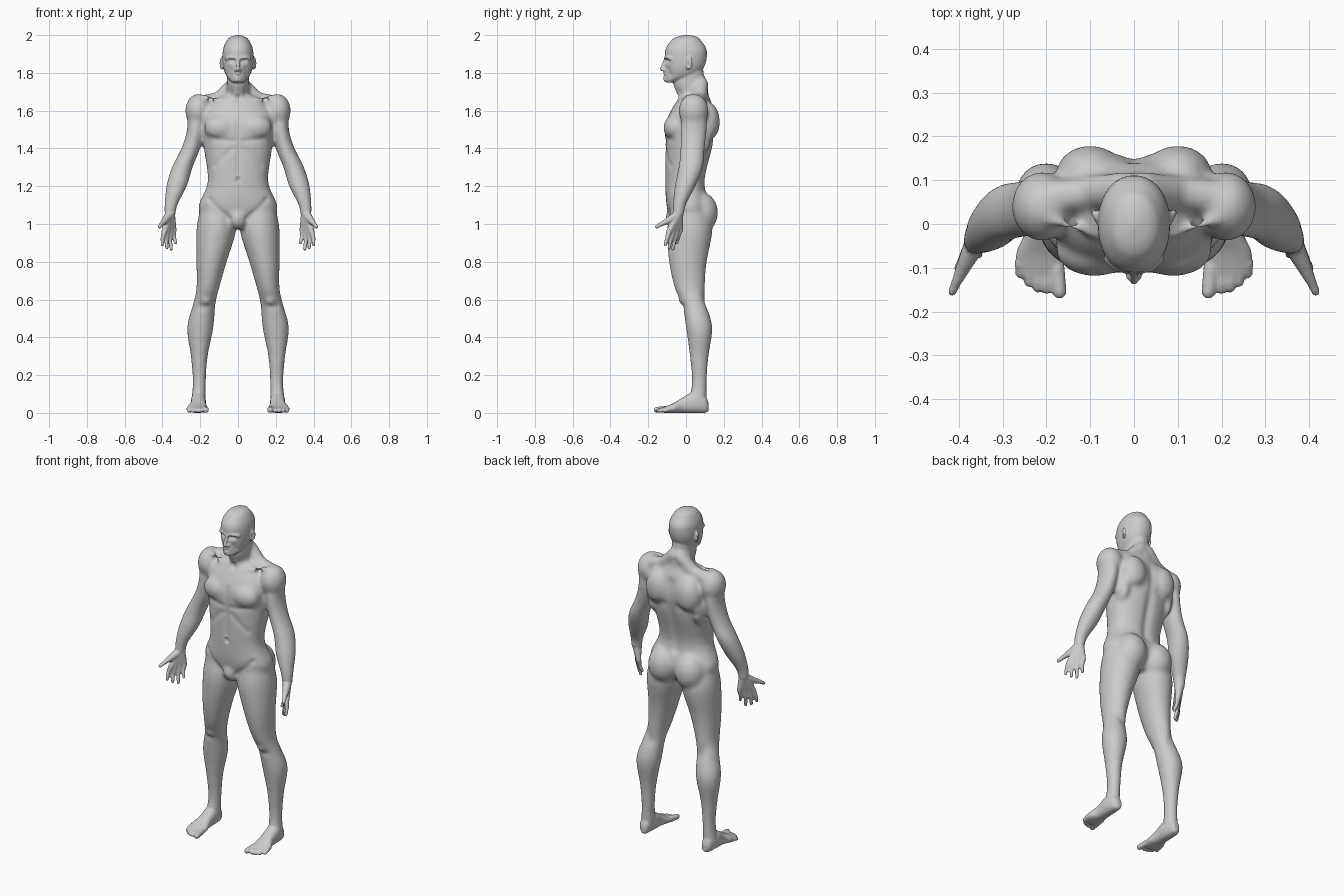
import bpy, bmesh, math
from mathutils import Vector, Matrix, kdtree
from mathutils.geometry import intersect_point_line

cube = bpy.data.objects.get("Cube")
if cube:
    bpy.data.objects.remove(cube, do_unlink=True)

grey = (.6, .6, .6, 1)
skin = bpy.data.materials.new("grey skin")
skin.use_nodes = True
skin.diffuse_color = grey
skin.node_tree.nodes["Principled BSDF"].inputs["Base Color"].default_value = grey


def flowing(rings, steps=4):
    """Fill in rings along a smooth curve through the given ones."""
    keys = [Vector(ring) for ring in rings]
    padded = [keys[0], *keys, keys[-1]]
    for before, start, end, after in zip(padded, padded[1:], padded[2:], padded[3:]):
        for step in range(steps):
            t = step / steps
            ease = t * t * (3 - 2 * t)
            leave, arrive = (end - before) / 2, (after - start) / 2
            yield (start.lerp(end, ease) + leave * t * (1 - t) ** 2
                   - arrive * t * t * (1 - t))
    yield keys[-1]


def loft(bm, rings, axis="z", power=2, sides=40):
    """Skin rounded sections (position, low a, high a, low b, high b)."""
    loops = []
    for place, low_a, high_a, low_b, high_b in flowing(rings):
        loop = []
        for side in range(sides):
            angle = math.tau * side / sides
            c, s = math.cos(angle), math.sin(angle)
            c = math.copysign(abs(c) ** (2 / power), c)
            s = math.copysign(abs(s) ** (2 / power), s)
            a = (low_a + high_a + (high_a - low_a) * c) / 2
            b = (low_b + high_b + (high_b - low_b) * s) / 2
            loop.append(bm.verts.new((a, b, place) if axis == "z" else (a, place, b)))
        loops.append(loop)
    faces = [bm.faces.new(loops[0]), bm.faces.new(loops[-1])]
    for lower, upper in zip(loops, loops[1:]):
        for i in range(sides):
            faces.append(bm.faces.new((lower[i - 1], lower[i], upper[i], upper[i - 1])))
    bmesh.ops.recalc_face_normals(bm, faces=faces)


def trunk(bm, rings, power):
    """Loft on the centre line from (height, half width, front, back)."""
    loft(bm, [(z, -width, width, front, back) for z, width, front, back in rings], power=power)


def blob(bm, center, radii, turn=0):
    place = Matrix.Translation(center) @ Matrix.Rotation(turn, 4, "Z")
    bmesh.ops.create_icosphere(bm, subdivisions=3, radius=1,
                               matrix=place @ Matrix.Diagonal((*radii, 1)))


def limb(bm, *joints):
    """Chain of round joints (x, y, z, radius) with tapered links."""
    for *center, radius in joints:
        blob(bm, center, (radius, radius, radius))
    for first, second in zip(joints, joints[1:]):
        a, b = Vector(first[:3]), Vector(second[:3])
        turn = (b - a).to_track_quat("Z", "Y").to_matrix().to_4x4()
        bmesh.ops.create_cone(bm, cap_ends=True, segments=20, radius1=first[3],
                              radius2=second[3], depth=(b - a).length,
                              matrix=Matrix.Translation((a + b) / 2) @ turn)


def fuse(bm, name, voxel, rounds):
    """Mirror, weld into one skin and smooth; returns the resulting mesh."""
    source = bpy.data.meshes.new(name + " parts")
    bm.to_mesh(source)
    bm.free()
    holder = bpy.data.objects.new(name + " parts", source)
    bpy.context.collection.objects.link(holder)
    holder.modifiers.new("mirror", "MIRROR").use_mirror_merge = False
    weld = holder.modifiers.new("weld", "REMESH")
    weld.mode, weld.voxel_size = "VOXEL", voxel
    soften = holder.modifiers.new("soften", "SMOOTH")
    soften.factor, soften.iterations = .5, rounds
    graph = bpy.context.evaluated_depsgraph_get()
    result = bpy.data.meshes.new_from_object(holder.evaluated_get(graph))
    result.name = name
    bpy.data.objects.remove(holder, do_unlink=True)
    bpy.data.meshes.remove(source)
    return result


# Torso and neck
core = bmesh.new()
trunk(core, [(.98, .12, -.06, .09), (1.08, .21, -.1, .13), (1.22, .16, -.11, .1),
             (1.4, .18, -.11, .14), (1.52, .19, -.11, .16), (1.6, .18, -.08, .15),
             (1.68, .1, -.03, .12)], power=2.3)
trunk(core, [(1.6, .07, -.03, .12), (1.69, .06, -.05, .12), (1.76, .06, -.07, .1),
             (1.84, .06, -.02, .09)], power=2)
chest = blob(core, (.09, -.06, 1.51), (.09, .06, .07))
shoulder_blade = blob(core, (.1, .11, 1.54), (.08, .07, .11))
shoulder = blob(core, (.21, .04, 1.6), (.07, .08, .09))
side_muscle = blob(core, (.15, .07, 1.47), (.04, .07, .11))
buttock = blob(core, (.09, .08, 1.06), (.09, .09, .11))
groin = blob(core, (0, -.06, 1.03), (.05, .05, .06))
limb(core, (.02, .08, 1.74, .04), (.1, .07, 1.66, .04), (.2, .06, 1.64, .04))
collarbone = limb(core, (.02, -.03, 1.66, .01), (.1, -.02, 1.66, .01), (.19, .01, 1.68, .01))

# Legs and kneecaps
loft(core, [(1.08, .03, .2, -.08, .11), (.97, .01, .22, -.1, .14), (.8, .06, .22, -.09, .11),
            (.66, .1, .22, -.06, .1), (.57, .12, .24, -.02, .11), (.45, .13, .27, 0, .14),
            (.3, .16, .25, .02, .12), (.16, .17, .24, .03, .11), (.05, .17, .25, .01, .11)])
blob(core, (.17, -.01, .6), (.03, .03, .04))

# Arms
loft(core, [(1.62, .16, .27, -.02, .11), (1.5, .18, .27, -.03, .11), (1.4, .2, .3, -.03, .1),
            (1.3, .24, .35, -.04, .09), (1.2, .27, .38, -.06, .05), (1.1, .32, .39, -.07, 0),
            (1.04, .33, .39, -.07, -.01)])
core_mesh = fuse(core, "core", voxel=.009, rounds=15)

# Head, from chin to crown
fine = bmesh.new()
fine.from_mesh(core_mesh)
bpy.data.meshes.remove(core_mesh)
trunk(fine, [(1.75, .03, -.11, -.06), (1.78, .06, -.11, .05), (1.84, .08, -.11, .1),
             (1.92, .08, -.11, .11), (1.97, .06, -.08, .08), (1.99, .04, -.05, .06),
             (2, .01, -.01, .02)], power=2.15)

# Nose, brow, lips, chin and ears
limb(fine, (0, -.11, 1.87, .008), (0, -.128, 1.82, .011))
blob(fine, (.012, -.117, 1.815), (.009, .01, .008))
limb(fine, (.01, -.107, 1.876, .01), (.04, -.1, 1.88, .01), (.06, -.08, 1.876, .01))
for lip_height in (1.78, 1.794):
    limb(fine, (0, -.113, lip_height, .009), (.02, -.104, 1.787, .006))
blob(fine, (0, -.1, 1.765), (.024, .02, .014))
blob(fine, (.086, .016, 1.85), (.009, .02, .035), turn=-.45)

# Hands: palm bones, four fingers and thumb
index_knuckle, little_knuckle = Vector((.39, -.09, .96)), Vector((.34, -.03, .97))
index_tip, little_tip = Vector((.4, -.11, .89)), Vector((.33, -.05, .9))
for finger, reach in enumerate((0, .02, .03, 0)):
    knuckle = index_knuckle.lerp(little_knuckle, finger / 3)
    tip = index_tip.lerp(little_tip, finger / 3) - Vector((0, 0, reach))
    middle = (knuckle + tip) / 2 + Vector((.005, 0, 0))
    limb(fine, (.36, -.04, 1.06, .026), (*knuckle, .015), (*middle, .011), (*tip, .009))
limb(fine, (.365, -.05, 1.045, .024), (.39, -.1, 1.015, .017), (.404, -.13, 1, .012),
     (.415, -.155, .985, .01))

# Feet: heel to ball, then toes
loft(fine, [(.12, .19, .22, .01, .05), (.1, .18, .24, 0, .09), (.04, .17, .25, 0, .11),
            (-.02, .17, .25, 0, .08), (-.07, .16, .27, 0, .05), (-.12, .16, .26, 0, .03)],
     axis="y", power=2.3)
limb(fine, (.176, -.1, .02, .018), (.17, -.155, .016, .016))
for toe in range(4):
    x, y = .2 + toe * .02, -.15 + toe * toe * .004
    limb(fine, (x, -.09, .02, .014), (x, y + .015, .018, .011), (x, y, .011, .011))
body_mesh = fuse(fine, "body", voxel=.0052, rounds=4)

# Sculpted strokes: start, end, radius, depth (negative cuts in)
strokes = {
    "spine": ((0, .16, 1.6), (0, .1, 1.18), .028, -.012),
    "chest centre line": ((0, -.11, 1.55), (0, -.11, 1.27), .014, -.005),
    "navel": ((0, -.11, 1.24), (0, -.11, 1.23), .01, -.012),
    "under chest": ((.03, -.11, 1.44), (.14, -.09, 1.45), .016, -.005),
    "rib arch": ((.03, -.11, 1.4), (.12, -.08, 1.31), .018, -.004),
    "groin line": ((.15, -.07, 1.13), (.05, -.09, 1.03), .016, -.006),
    "throat notch": ((0, -.04, 1.67), (0, -.04, 1.66), .016, -.01),
    "above collarbone": ((.05, -.04, 1.69), (.13, -.01, 1.69), .02, -.008),
    "under shoulder blade": ((.05, .16, 1.46), (.15, .13, 1.44), .025, -.006),
    "under knee": ((.14, -.03, .56), (.2, -.02, .56), .02, -.006),
    "knee hollow": ((.2, .11, .62), (.17, .11, .58), .03, -.007),
    "eye socket": ((.024, -.11, 1.863), (.042, -.1, 1.863), .011, -.012),
    "eyelid": ((.03, -.095, 1.86), (.037, -.09, 1.86), .007, .005),
    "mouth line": ((.018, -.11, 1.787), (0, -.12, 1.787), .004, -.005),
    "cheek": ((.045, -.1, 1.815), (.05, -.09, 1.795), .018, -.006),
    "ear hollow": ((.098, .008, 1.855), (.096, .01, 1.84), .008, -.007),
}
vertices = body_mesh.vertices
finder = kdtree.KDTree(len(vertices))
for vertex in vertices:
    finder.insert(vertex.co, vertex.index)
finder.balance()
normals = [vertex.normal.copy() for vertex in vertices]
for start, end, radius, depth in strokes.values():
    for mirror in ((1, -1) if start[0] else (1,)):
        a, b = (Vector((x * mirror, y, z)) for x, y, z in (start, end))
        if not end[0] and mirror < 0:
            b.x = 0
        span = (b - a).length / 2 + 2.5 * radius
        for spot, index, gap in finder.find_range((a + b) / 2, span):
            along = intersect_point_line(spot, a, b)[1]
            nearest = a.lerp(b, min(max(along, 0), 1))
            strength = math.exp(-((spot - nearest).length / radius) ** 2)
            vertices[index].co += normals[index] * depth * strength

# Finished figure
body_mesh.materials.clear()
body_mesh.materials.append(skin)
body = bpy.data.objects.new("body", body_mesh)
bpy.context.collection.objects.link(body)
for polygon in body_mesh.polygons:
    polygon.use_smooth = True
